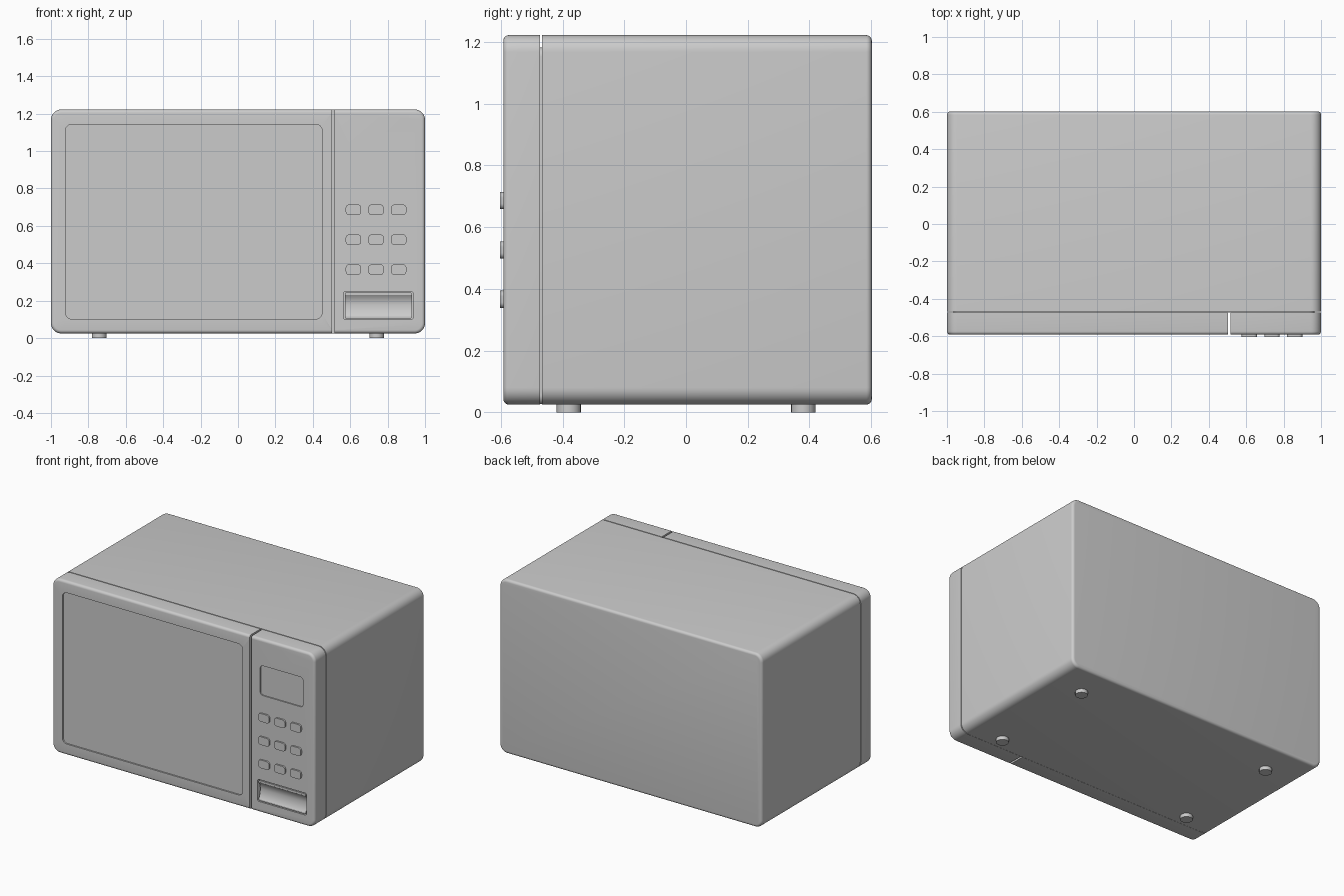
import bpy, bmesh, math
from mathutils import Vector

if "Cube" in bpy.data.objects:
    bpy.data.objects.remove(bpy.data.objects["Cube"], do_unlink=True)

BOTTOM, TOP = 0.025, 1.222
FRONT, BACK, SEAM = -0.592, 0.602, -0.47
ROUND, SOFT = 0.055, 0.018


def rounded_rect(box, radii, steps=8):
    """Outline in x, z; radii run bottom-left, bottom-right, top-right, top-left."""
    x0, x1, z0, z1 = box
    corners = [(x0, z0, 1, 1), (x1, z0, -1, 1), (x1, z1, -1, -1), (x0, z1, 1, -1)]
    points = []
    for i, (x, z, sx, sz) in enumerate(corners):
        r = max(radii[i], 0.0005)
        for k in range(steps + 1):
            a = math.pi + math.pi / 2 * (i + k / steps)
            points.append((x + sx * r + r * math.cos(a), z + sz * r + r * math.sin(a)))
    return points


def loft(name, rings):
    """Skin a list of (y, box, radii) rounded rectangles and cap both ends."""
    bm = bmesh.new()
    loops = [[bm.verts.new((x, y, z)) for x, z in rounded_rect(box, radii)]
             for y, box, radii in rings]
    for a, b in zip(loops, loops[1:]):
        for i in range(len(a)):
            j = (i + 1) % len(a)
            bm.faces.new((a[i], a[j], b[j], b[i]))
    bm.faces.new(loops[0])
    bm.faces.new(loops[-1])
    return finish(name, bm)


def finish(name, bm):
    bmesh.ops.recalc_face_normals(bm, faces=bm.faces[:])
    mesh = bpy.data.meshes.new(name)
    bm.to_mesh(mesh)
    bm.free()
    obj = bpy.data.objects.new(name, mesh)
    bpy.context.collection.objects.link(obj)
    smooth(obj)
    return obj


def smooth(obj):
    bpy.ops.object.select_all(action='DESELECT')
    obj.select_set(True)
    bpy.context.view_layer.objects.active = obj
    bpy.ops.object.shade_smooth_by_angle(angle=math.radians(30))


def soft_rings(box, radii, y_plain, y_soft, sides=(1, 1, 1, 1)):
    """Rings from a plain end to an end with a rounded rim on the chosen sides."""
    rings = [(y_plain, box, radii)]
    way = 1 if y_soft > y_plain else -1
    signs = (1, -1, 1, -1)
    for k in range(6):
        a = math.pi / 2 * k / 5
        inset = SOFT * (1 - math.cos(a))
        inner = [v + s * on * inset for v, s, on in zip(box, signs, sides)]
        rings.append((y_soft - way * SOFT * (1 - math.sin(a)), inner,
                      [max(r - inset, 0) for r in radii]))
    return rings


def cut(obj, cutter):
    cutter.hide_render = True
    mod = obj.modifiers.new("recess", 'BOOLEAN')
    mod.object, mod.operation, mod.solver = cutter, 'DIFFERENCE', 'EXACT'
    bpy.context.view_layer.objects.active = obj
    bpy.ops.object.modifier_apply(modifier=mod.name)
    bpy.data.objects.remove(cutter, do_unlink=True)


def plate(name, box, radius, y0, y1):
    return loft(name, [(y, box, [radius] * 4) for y in (y0, y1)])


# Cabinet with a soft back rim, and a recessed core behind the front seam
loft("cabinet", soft_rings((-1, 1, BOTTOM, TOP), [ROUND] * 4, SEAM + 0.003, BACK))
plate("seam_core", (-0.965, 0.965, BOTTOM + 0.001, 1.182), 0.03, SEAM - 0.004, SEAM + 0.01)

# Door with its shallow window recess
door_rings = soft_rings((-1, 0.503, BOTTOM, TOP), (ROUND, 0, 0, ROUND),
                        SEAM - 0.003, FRONT, (1, 0, 1, 1))
window = (-0.923, 0.45, 0.102, 1.143)
for y in (FRONT, FRONT + 0.01):
    door_rings.append((y, window, [0.035] * 4))
loft("door", door_rings)

# Control panel with display and release button recesses
panel = loft("control_panel", soft_rings((0.516, 1, BOTTOM, TOP), (0, ROUND, ROUND, 0),
                                         SEAM - 0.003, FRONT, (0, 1, 1, 1)))
cut(panel, plate("display_cutter", (0.583, 0.91, 0.835, 1.04), 0.022,
                 FRONT - 0.05, FRONT + 0.008))
cut(panel, plate("release_cutter", (0.564, 0.936, 0.099, 0.25), 0.012,
                 FRONT - 0.05, FRONT + 0.04))
smooth(panel)

# Door release button with a finger scoop
release = plate("release_button", (0.571, 0.929, 0.105, 0.244), 0.008,
                FRONT + 0.045, FRONT + 0.001)
bm = bmesh.new()
scoop = [(-0.03, 0.232), (0, 0.232), (0.012, 0.215), (0.018, 0.195), (0.02, 0.178),
         (0.016, 0.15), (0.008, 0.125), (0, 0.113), (-0.03, 0.113)]
ends = [[bm.verts.new((x, FRONT + y, z)) for y, z in scoop] for x in (0.55, 0.95)]
for i in range(len(scoop)):
    j = (i + 1) % len(scoop)
    bm.faces.new((ends[0][i], ends[0][j], ends[1][j], ends[1][i]))
for end in ends:
    bm.faces.new(end)
cut(release, finish("scoop_cutter", bm))
smooth(release)

# Keypad
for row in range(3):
    for col in range(3):
        x, z = 0.617 + 0.121 * col, 0.686 - 0.16 * row
        plate(f"key_{row + 1}_{col + 1}", (x - 0.041, x + 0.041, z - 0.028, z + 0.028),
              0.018, FRONT + 0.01, FRONT - 0.011)

# Feet
for side, sx in (("left", 1), ("right", -1)):
    for end, sy in (("front", -1), ("back", 1)):
        bm = bmesh.new()
        bmesh.ops.create_cone(bm, cap_ends=True, segments=32, radius1=0.039,
                              radius2=0.039, depth=0.04)
        bmesh.ops.translate(bm, verts=bm.verts[:], vec=Vector((sx * 0.742, sy * 0.38, 0.02)))
        finish(f"foot_{end}_{side}", bm)
